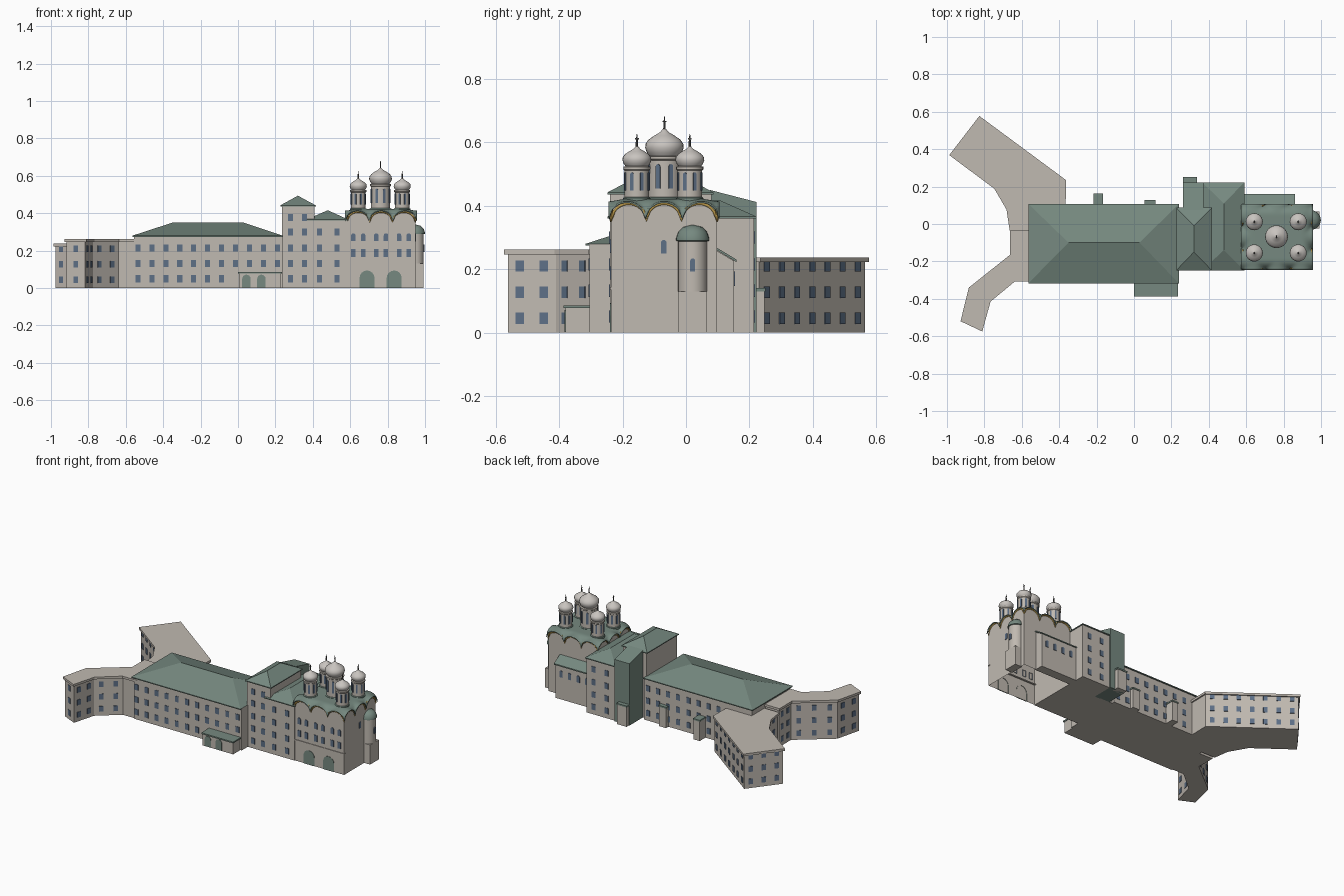
import bpy, bmesh, math
from mathutils import Vector

cube = bpy.data.objects.get("Cube")
if cube:
    bpy.data.objects.remove(cube)


def material(name, rgb):
    m = bpy.data.materials.new(name)
    m.use_nodes = True
    m.diffuse_color = (*rgb, 1)
    m.node_tree.nodes["Principled BSDF"].inputs["Base Color"].default_value = (*rgb, 1)
    return m


WALL = material("stone wall", (0.53, 0.49, 0.44))
GREEN = material("green roof", (0.18, 0.25, 0.215))
GLASS = material("blue glass", (0.11, 0.16, 0.24))
DOME = material("pale dome", (0.58, 0.55, 0.52))
GOLD = material("gold trim", (0.5, 0.32, 0.07))
METAL = material("dark metal", (0.1, 0.1, 0.1))


def finish(name, bm, mat, smooth=False):
    bmesh.ops.recalc_face_normals(bm, faces=bm.faces)
    mesh = bpy.data.meshes.new(name)
    bm.to_mesh(mesh)
    bm.free()
    mesh.materials.append(mat)
    ob = bpy.data.objects.new(name, mesh)
    bpy.context.collection.objects.link(ob)
    if smooth:
        for o in bpy.context.selected_objects:
            o.select_set(False)
        ob.select_set(True)
        bpy.context.view_layer.objects.active = ob
        bpy.ops.object.shade_smooth_by_angle(angle=math.radians(40))
    return ob


def prism(name, outline, z0, z1, mat=WALL):
    bm = bmesh.new()
    low = [bm.verts.new((x, y, z0)) for x, y in outline]
    base = bm.faces.new(low)
    top = bmesh.ops.extrude_face_region(bm, geom=[base], use_keep_orig=True)
    for v in top["geom"]:
        if isinstance(v, bmesh.types.BMVert):
            v.co.z = z1
    return finish(name, bm, mat)


def box(name, x0, x1, y0, y1, z0, z1, mat=WALL):
    return prism(name, [(x0, y0), (x1, y0), (x1, y1), (x0, y1)], z0, z1, mat)


def hip_roof(name, x0, x1, y0, y1, z0, z1, ridge):
    bm = bmesh.new()
    for x, y in [(x0, y0), (x1, y0), (x1, y1), (x0, y1)]:
        for z in (z0 - 0.006, z0):
            bm.verts.new((x, y, z))
    for x, y in ridge:
        bm.verts.new((x, y, z1))
    bmesh.ops.convex_hull(bm, input=bm.verts)
    bmesh.ops.dissolve_limit(bm, angle_limit=0.01, verts=bm.verts, edges=bm.edges)
    return finish(name, bm, GREEN)


def shed(name, x0, x1, y0, y1, z_inner, z_outer, z_base, mat):
    bm = bmesh.new()
    for x in (x0, x1):
        for y, z in ((y0, z_inner), (y1, z_outer)):
            bm.verts.new((x, y, z))
            bm.verts.new((x, y, z_base if z_base is not None else z - 0.008))
    bmesh.ops.convex_hull(bm, input=bm.verts)
    return finish(name, bm, mat)


def lathe(name, x, y, profile, mat, steps=24):
    bm = bmesh.new()
    vs = [bm.verts.new((x + max(r, 0.0002), y, z)) for r, z in profile]
    es = [bm.edges.new(p) for p in zip(vs, vs[1:])]
    bmesh.ops.spin(bm, geom=vs + es, cent=(x, y, 0), axis=(0, 0, 1),
                   angle=math.tau, steps=steps, use_duplicate=False)
    bmesh.ops.remove_doubles(bm, verts=bm.verts, dist=0.0004)
    return finish(name, bm, mat, True)


# Shared meshes that collect the thin window and door plates
windows, doors = bmesh.new(), bmesh.new()


def plate(x, y, z, angle, w, h, bm=windows, arched=False):
    n = Vector((math.cos(angle), math.sin(angle), 0))
    t = Vector((-n.y, n.x, 0))
    pts = [(-w / 2, -h / 2), (w / 2, -h / 2)]
    if arched:
        pts += [(w / 2 * math.cos(a), h / 2 - w / 2 + w / 2 * math.sin(a))
                for a in [math.pi * i / 8 for i in range(9)]]
    else:
        pts += [(w / 2, h / 2), (-w / 2, h / 2)]
    front, back = [[bm.verts.new(Vector((x, y, z + v)) + t * s + n * d) for s, v in pts]
                   for d in (0.003, -0.003)]
    bm.faces.new(front)
    for i in range(len(pts)):
        j = (i + 1) % len(pts)
        bm.faces.new((front[i], back[i], back[j], front[j]))


FRONT, BACK, EAST = -math.pi / 2, math.pi / 2, 0
ROWS = (0.05, 0.132, 0.215)

# Main block with hipped roof
box("main_block", -0.555, 0.24, -0.305, 0.1, 0, 0.28)
hip_roof("main_roof", -0.565, 0.24, -0.317, 0.108, 0.28, 0.35, [(-0.35, -0.1), (0.03, -0.1)])
for z in ROWS:
    for i in range(11):
        x = -0.535 + 0.0745 * i
        if x < -0.02 or z > 0.1:
            plate(x, -0.305, z, FRONT, 0.027, 0.038)
        if x > -0.35:
            plate(x, 0.1, z, BACK, 0.027, 0.038)

# Porches
box("front_porch", 0.005, 0.23, -0.38, -0.3, 0, 0.077)
box("front_porch_roof", 0, 0.235, -0.387, -0.3, 0.077, 0.086, GREEN)
for x in (0.045, 0.125):
    plate(x, -0.38, 0.037, FRONT, 0.045, 0.07, doors, True)
for name, x0, x1, y0, y1 in (("back_porch_west", -0.213, -0.168, 0.09, 0.16),
                             ("back_porch_east", 0.06, 0.112, 0.09, 0.125),
                             ("stair_porch", 0.265, 0.335, 0.2, 0.247)):
    box(name, x0, x1, y0, y1, 0, 0.13)
    box(name + "_roof", x0 - 0.003, x1 + 0.003, y0, y1 + 0.003, 0.13, 0.14, GREEN)

# Tower block, middle block and green stair block
box("tower_block", 0.235, 0.408, -0.24, 0.08, 0, 0.44)
hip_roof("tower_roof", 0.226, 0.416, -0.248, 0.087, 0.442, 0.494, [(0.32, -0.15), (0.32, -0.01)])
box("middle_block", 0.37, 0.585, -0.24, 0.215, 0, 0.364)
hip_roof("middle_roof", 0.365, 0.59, -0.248, 0.222, 0.366, 0.416, [(0.48, -0.14), (0.48, 0.11)])
shed("stair_block", 0.262, 0.372, 0.075, 0.222, 0.45, 0.412, 0, GREEN)
for i, z in enumerate(ROWS + (0.3, 0.378)):
    for x in (0.28, 0.355):
        plate(x, -0.24, z, FRONT, 0.027, 0.038)
    if i < 4:
        for x in (0.435, 0.53):
            plate(x, -0.24, z, FRONT, 0.027, 0.038)
            plate(x, 0.215, z, BACK, 0.027, 0.038)


# Angled wings with cornices and rows of windows
def grow(path, d):
    out = []
    for i, p in enumerate(path):
        a, b, c = Vector(path[i - 1]), Vector(p), Vector(path[(i + 1) % len(path)])
        n1 = Vector(((b - a).y, (a - b).x)).normalized()
        n2 = Vector(((c - b).y, (b - c).x)).normalized()
        out.append(tuple(b + (n1 + n2) * d / (1 + n1.dot(n2))))
    return out


def wing(name, path, height):
    prism(name, path, 0, height - 0.015)
    prism(name + "_cornice", grow(path, 0.009), height - 0.015, height)
    for a, b in zip(path[1:-2], path[2:-1]):
        a, b = Vector(a), Vector(b)
        d = b - a
        count = max(1, round(d.length / 0.082))
        for i in range(count):
            p = a + d * (i + 0.5) / count
            for z in ROWS:
                plate(p.x, p.y, z - 0.005, math.atan2(-d.x, d.y), 0.027, 0.036)


wing("front_wing", [(-0.54, -0.045), (-0.655, -0.045), (-0.655, -0.17), (-0.875, -0.345),
                    (-0.917, -0.515), (-0.817, -0.562), (-0.775, -0.41), (-0.64, -0.298),
                    (-0.54, -0.298)], 0.262)
wing("back_wing", [(-0.375, 0.08), (-0.372, 0.23), (-0.825, 0.565), (-0.975, 0.37),
                   (-0.74, 0.195), (-0.673, 0.08), (-0.657, -0.025), (-0.54, -0.025)], 0.237)

# Cathedral: scalloped walls, gold arches and rolling roof
X0, X1, Y0, Y1 = 0.582, 0.948, -0.236, 0.097
N = 36


def arch(t):
    u = (t * 3) % 1
    return math.sqrt(max(0, 1 - (2 * u - 1) ** 2)) if 0 < t < 1 else 0


def edge_height(u, v):
    return 0.357 + 0.053 * max(arch(u), arch(v))


border = ([(i / N, 0) for i in range(N)] + [(1, i / N) for i in range(N)] +
          [(1 - i / N, 1) for i in range(N)] + [(0, 1 - i / N) for i in range(N)])
bm = bmesh.new()
cols = []
for u, v in border:
    x, y = X0 + (X1 - X0) * u, Y0 + (Y1 - Y0) * v
    cols.append([bm.verts.new((x, y, z)) for z in (0, edge_height(u, v))])
for i, a in enumerate(cols):
    b = cols[(i + 1) % len(cols)]
    bm.faces.new((a[0], b[0], b[1], a[1]))
finish("cathedral_walls", bm, WALL)

curve = bpy.data.curves.new("arch_trim", "CURVE")
curve.dimensions = "3D"
curve.bevel_depth = 0.005
curve.bevel_resolution = 1
curve.materials.append(GOLD)
line = curve.splines.new("POLY")
line.points.add(len(border) - 1)
line.use_cyclic_u = True
for p, (u, v) in zip(line.points, border):
    p.co = (X0 + (X1 - X0) * u, Y0 + (Y1 - Y0) * v, edge_height(u, v) - 0.003, 1)
bpy.context.collection.objects.link(bpy.data.objects.new("arch_trim", curve))

bm = bmesh.new()
grid = []
for i in range(N + 1):
    row = []
    for j in range(N + 1):
        u, v = i / N, j / N
        s = min(1, min(u, v, 1 - u, 1 - v) / 0.17)
        s = s * s * (3 - 2 * s)
        z = edge_height(u, v) * (1 - s) + 0.418 * s + 0.004
        row.append(bm.verts.new((0.765 + (X1 - X0 + 0.018) * (u - 0.5),
                                 -0.0695 + (Y1 - Y0 + 0.018) * (v - 0.5), z)))
    grid.append(row)
for i in range(N):
    for j in range(N):
        bm.faces.new((grid[i][j], grid[i + 1][j], grid[i + 1][j + 1], grid[i][j + 1]))
roof = finish("cathedral_roof", bm, GREEN, True)
roof.modifiers.new("thickness", "SOLIDIFY").thickness = 0.005

box("cathedral_belt", X0, X1 + 0.003, Y0 - 0.004, Y0 + 0.01, 0.136, 0.142)
for bay in range(3):
    for side in (-0.026, 0.026):
        x = X0 + (X1 - X0) * (bay + 0.5) / 3 + side
        for z in (0.188, 0.272):
            plate(x, Y0, z, FRONT, 0.024, 0.042, arched=z > 0.2)
for x in (0.69, 0.835):
    plate(x, Y0, 0.047, FRONT, 0.08, 0.094, doors, True)
plate(X1, -0.07, 0.271, EAST, 0.018, 0.042, arched=True)

# Lean-to gallery behind the cathedral
shed("gallery", 0.582, 0.855, 0.09, 0.152, 0.262, 0.226, 0, WALL)
shed("gallery_roof", 0.58, 0.862, 0.09, 0.16, 0.272, 0.23, None, GREEN)
for i in range(4):
    plate(0.625 + 0.063 * i, 0.152, 0.17, BACK, 0.022, 0.045, arched=True)

# Round apse on its plinth
AX, AY = 0.947, 0.021
box("apse_plinth", 0.94, 0.992, AY - 0.046, AY + 0.046, 0, 0.13)
lathe("apse", AX, AY, [(0, 0.13), (0.046, 0.13), (0.046, 0.295)], WALL)
lathe("apse_dome", AX, AY, [(0.046, 0.288), (0.052, 0.29), (0.052, 0.298), (0.045, 0.318),
                            (0.03, 0.333), (0, 0.34)], GREEN)
plate(AX + 0.046, AY, 0.213, EAST, 0.016, 0.042, arched=True)


# Onion domes on drums
def onion(name, x, y, r, drum_top, tip):
    lathe(name + "_drum", x, y, [(r, 0.4), (r, drum_top - 0.012), (r * 1.1, drum_top - 0.008),
                                 (r * 1.1, drum_top), (r * 0.9, drum_top + 0.002)], WALL)
    lathe(name + "_collar", x, y, [(r * 1.12, 0.4), (r * 1.12, 0.424), (r * 0.98, 0.428)], GREEN)
    h = tip - drum_top
    shape = [(0.88, 0), (1.06, 0.14), (1.17, 0.32), (1.14, 0.47), (0.96, 0.62),
             (0.62, 0.76), (0.28, 0.88), (0.1, 1), (0, 1.03)]
    lathe(name + "_onion", x, y, [(r * a, drum_top + h * b) for a, b in shape], DOME)
    lathe(name + "_spire", x, y, [(0.004, tip - 0.006), (0.0035, tip + 0.015),
                                  (0.001, tip + 0.04)], METAL, 8)
    box(name + "_crossbar", x - 0.002, x + 0.002, y - 0.006, y + 0.006,
        tip + 0.022, tip + 0.026, METAL)
    for i in range(8):
        a = math.tau * (i + 0.5) / 8
        plate(x + r * math.cos(a), y + r * math.sin(a), (0.43 + drum_top) / 2, a,
              r * 0.27, (drum_top - 0.43) * 0.62, arched=True)


onion("central", 0.762, -0.068, 0.052, 0.555, 0.642)
for sx, name_x in ((0.643, "west"), (0.878, "east")):
    for sy, name_y in ((-0.155, "front"), (0.012, "back")):
        onion(f"{name_y}_{name_x}", sx, sy, 0.039, 0.523, 0.587)

finish("windows", windows, GLASS)
finish("doors", doors, GREEN)
